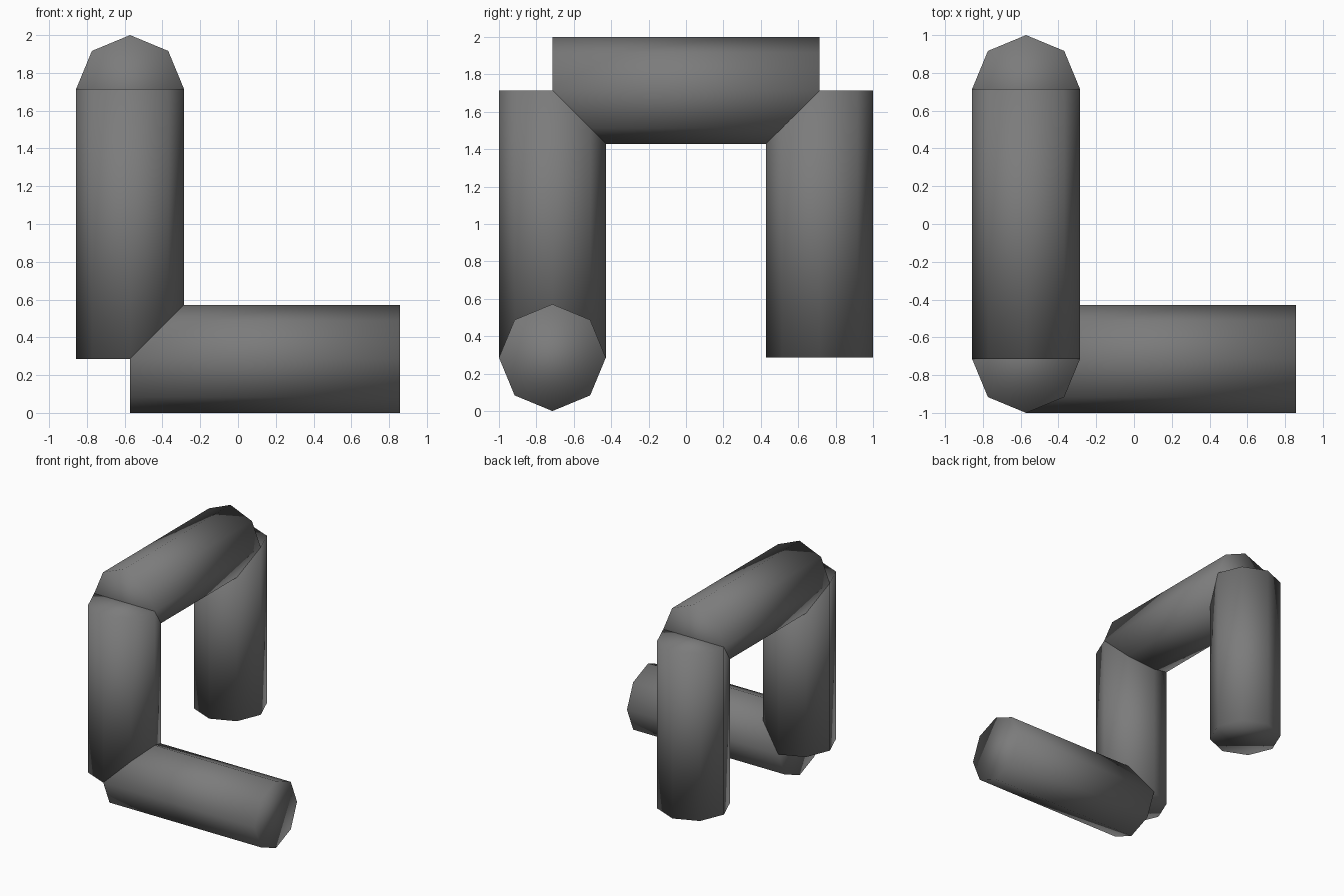
import bpy
import math

if "Cube" in bpy.data.objects:
    bpy.data.objects.remove(bpy.data.objects["Cube"])

R = 2 / 7            # tube radius
HALF = 2.5 * R       # half the tube length

grey = bpy.data.materials.new("dark_grey")
grey.diffuse_color = (0.2, 0.2, 0.2, 1)
grey.use_nodes = True
grey.node_tree.nodes["Principled BSDF"].inputs["Base Color"].default_value = grey.diffuse_color


def tube(name, centre, rotation=(0, 0, 0)):
    """Eight-sided closed tube, smooth shaded all over."""
    bpy.ops.mesh.primitive_cylinder_add(vertices=8, radius=R, depth=2 * HALF,
                                        location=centre, rotation=rotation)
    ob = bpy.context.object
    ob.name = name
    ob.data.materials.append(grey)
    bpy.ops.object.shade_smooth()
    return ob


X = -2 * R           # plane shared by the three arch tubes
QUARTER = math.pi / 2

# Arch: two uprights and the bar across the top
tube("front_upright", (X, -HALF, R + HALF))
tube("back_upright", (X, HALF, R + HALF))
tube("top_bar", (X, 0, 2 - R), (QUARTER, 0, 0))

# Foot tube running sideways from the base of the front upright
tube("foot_bar", (X + HALF, -HALF, R), (0, QUARTER, 0))
